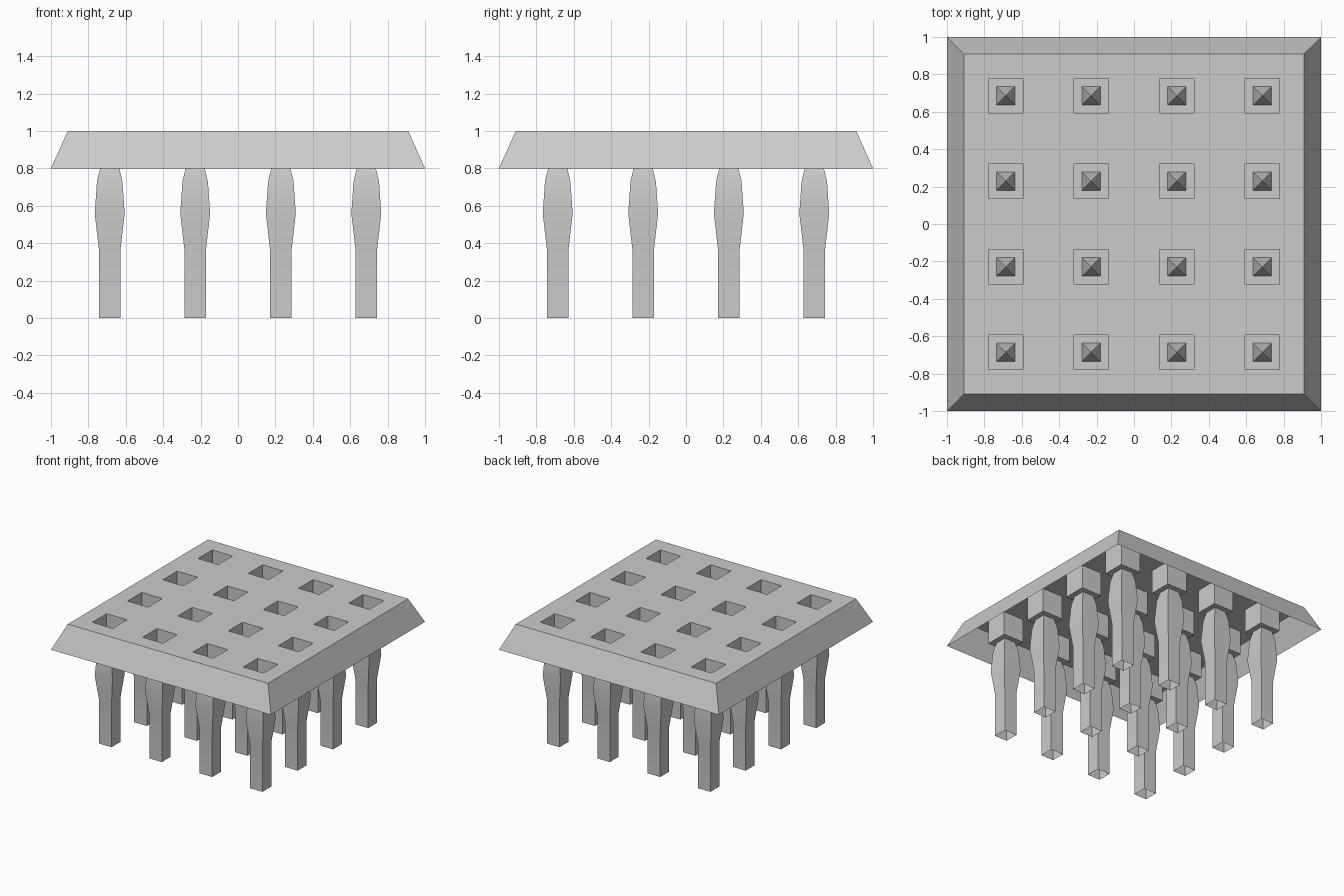
import bpy, bmesh

cube = bpy.data.objects.get("Cube")
if cube:
    bpy.data.objects.remove(cube, do_unlink=True)

GREY = (0.6, 0.6, 0.6, 1)
mat = bpy.data.materials.new("plain_grey")
mat.use_nodes = True
mat.diffuse_color = GREY
mat.node_tree.nodes["Principled BSDF"].inputs["Base Color"].default_value = GREY

CENTRES = [-0.686, -0.229, 0.229, 0.686]
HOLE = 0.093      # half width of a socket
TOP = 1.0
FLOOR = 0.805     # socket floor
RIM = 0.8         # lower edge of the skirt


def finish(name, bm):
    mesh = bpy.data.meshes.new(name)
    bm.to_mesh(mesh)
    bm.free()
    mesh.materials.append(mat)
    obj = bpy.data.objects.new(name, mesh)
    bpy.context.collection.objects.link(obj)
    return obj


# Hollow tray: flat sheet, sunk square sockets and a flared skirt
bm = bmesh.new()
cuts = [-0.91] + [c + s * HOLE for c in CENTRES for s in (-1, 1)] + [0.91]
n = len(cuts)
grid = [[bm.verts.new((x, y, TOP)) for y in cuts] for x in cuts]
sockets = []
for i in range(n - 1):
    for j in range(n - 1):
        face = bm.faces.new((grid[i][j], grid[i + 1][j], grid[i + 1][j + 1], grid[i][j + 1]))
        if i % 2 and j % 2:
            sockets.append(face)
rim = [e for e in bm.edges if e.is_boundary]

ext = bmesh.ops.extrude_face_region(bm, geom=sockets)["geom"]
for v in ext:
    if isinstance(v, bmesh.types.BMVert):
        v.co.z = FLOOR
bmesh.ops.delete(bm, geom=[f for f in sockets if f.is_valid], context='FACES_ONLY')

skirt = bmesh.ops.extrude_edge_only(bm, edges=rim)["geom"]
for v in skirt:
    if isinstance(v, bmesh.types.BMVert):
        v.co.x /= 0.91
        v.co.y /= 0.91
        v.co.z = RIM
bmesh.ops.recalc_face_normals(bm, faces=bm.faces)
top_face = max(bm.faces, key=lambda f: f.calc_center_median().z)
if top_face.normal.z < 0:
    bmesh.ops.reverse_faces(bm, faces=bm.faces)
bmesh.ops.dissolve_limit(bm, angle_limit=0.01, verts=bm.verts, edges=bm.edges)
finish("tray", bm)

# Square peg profile: (half width, height), open at the foot, pointed at the top
PROFILE = [(0.057, 0), (0.057, 0.36), (0.08, 0.56), (0.068, 0.73), (0.05, 0.805)]
TIP = 0.95


def peg_mesh():
    bm = bmesh.new()
    rings = [[bm.verts.new((sx * r, sy * r, z))
              for sx, sy in ((-1, -1), (1, -1), (1, 1), (-1, 1))] for r, z in PROFILE]
    tip = bm.verts.new((0, 0, TIP))
    for k in range(4):
        m = (k + 1) % 4
        for low, high in zip(rings, rings[1:]):
            bm.faces.new((low[k], low[m], high[m], high[k]))
        bm.faces.new((rings[-1][k], rings[-1][m], tip))
    return bm


# Four by four pegs sharing one mesh
peg = finish("peg", peg_mesh())
bpy.ops.object.select_all(action='DESELECT')
peg.select_set(True)
bpy.context.view_layer.objects.active = peg
bpy.ops.object.shade_smooth_by_angle(angle=0.5)
for i, x in enumerate(CENTRES):
    for j, y in enumerate(CENTRES):
        if i == j == 0:
            peg.location = (x, y, 0)
            continue
        copy = bpy.data.objects.new("peg", peg.data)
        copy.location = (x, y, 0)
        bpy.context.collection.objects.link(copy)
